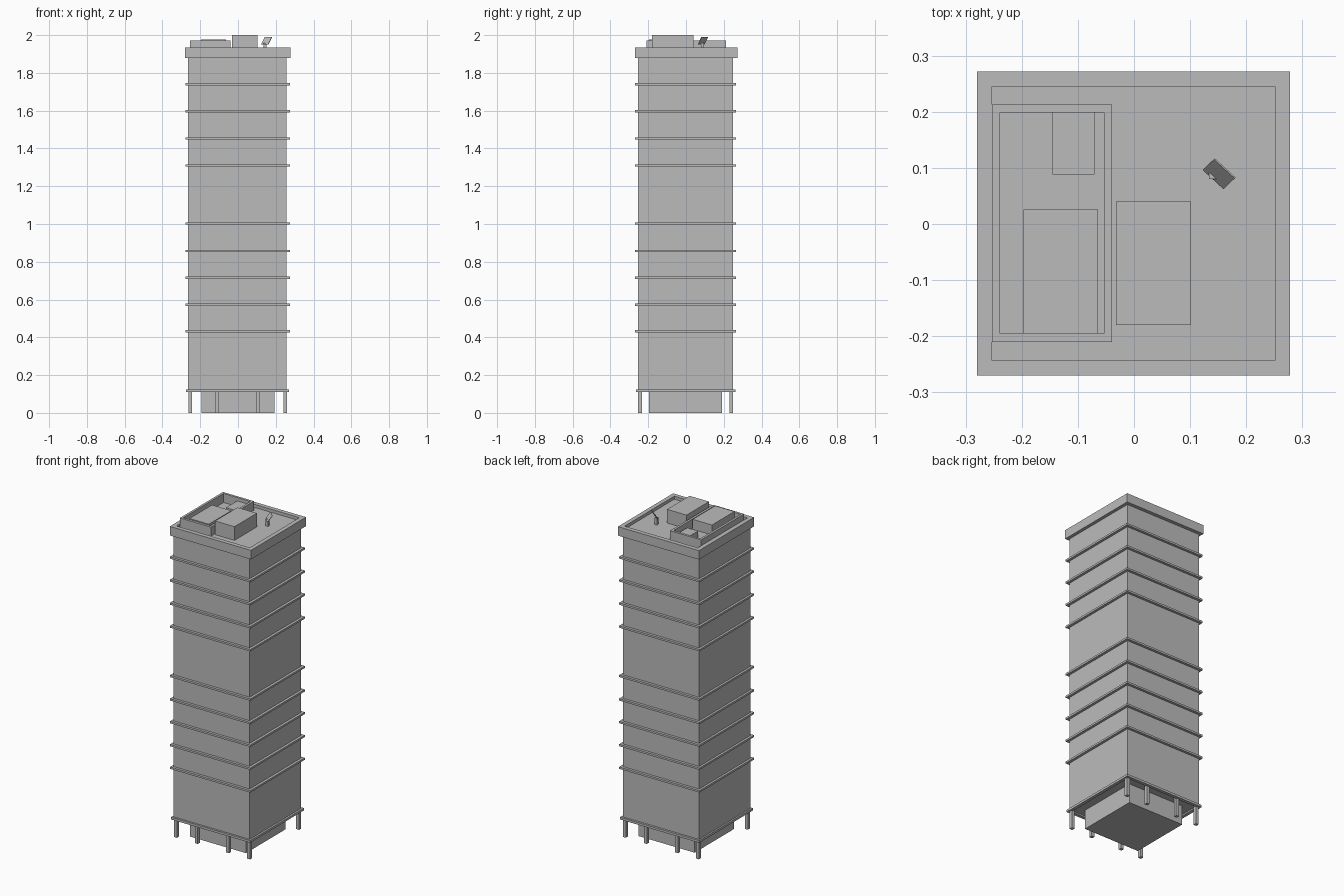
import bpy
import bmesh
from mathutils import Vector

cube = bpy.data.objects.get("Cube")
if cube:
    bpy.data.objects.remove(cube, do_unlink=True)

# One concrete grey for the whole building
grey = bpy.data.materials.new("concrete_grey")
grey.use_nodes = True
colour = (0.5, 0.5, 0.5, 1)
grey.diffuse_color = colour
grey.node_tree.nodes["Principled BSDF"].inputs["Base Color"].default_value = colour


def finish(name, bm):
    bmesh.ops.recalc_face_normals(bm, faces=bm.faces)
    mesh = bpy.data.meshes.new(name)
    bm.to_mesh(mesh)
    bm.free()
    mesh.materials.append(grey)
    obj = bpy.data.objects.new(name, mesh)
    bpy.context.collection.objects.link(obj)
    return obj


def box(name, x, y, z):
    """Box from three (low, high) ranges."""
    bm = bmesh.new()
    bmesh.ops.create_cube(bm, size=1)
    for v in bm.verts:
        v.co = [r[0] if c < 0 else r[1] for c, r in zip(v.co, (x, y, z))]
    return finish(name, bm)


def ring(name, x, y, z, wall):
    """Rectangular frame, open through the middle."""
    bm = bmesh.new()
    loops = []
    for inset, h in ((0, z[0]), (0, z[1]), (wall, z[1]), (wall, z[0])):
        x0, x1, y0, y1 = x[0] + inset, x[1] - inset, y[0] + inset, y[1] - inset
        loops.append([bm.verts.new((a, b, h)) for a, b in
                      ((x0, y0), (x1, y0), (x1, y1), (x0, y1))])
    for i in range(4):
        a, b = loops[i], loops[(i + 1) % 4]
        for j in range(4):
            k = (j + 1) % 4
            bm.faces.new((a[j], a[k], b[k], b[j]))
    return finish(name, bm)


# Main shaft and entrance core
box("tower_shaft", (-0.265, 0.258), (-0.254, 0.25), (0.12, 1.9))
box("entrance_core", (-0.193, 0.193), (-0.197, 0.19), (0, 0.122))

# Columns along the front and the back
for side, y in (("front", -0.243), ("back", 0.239)):
    for i, x in enumerate((-0.253, -0.11, 0.105, 0.25)):
        box(f"{side}_column_{i + 1}", (x - 0.01, x + 0.01),
            (y - 0.01, y + 0.01), (0, 0.122))

# Projecting floor ledges
ring("base_ledge", (-0.275, 0.27), (-0.266, 0.263), (0.111, 0.125), 0.02)
for i, z in enumerate((0.432, 0.573, 0.716, 0.857, 1.003, 1.31, 1.453, 1.597, 1.74)):
    ring(f"floor_ledge_{i + 1}", (-0.279, 0.274), (-0.27, 0.266),
         (z - 0.006, z + 0.006), 0.03)

# Crown with parapet and sunken roof
ring("roof_parapet", (-0.28, 0.278), (-0.27, 0.272), (1.878, 1.934), 0.027)
box("roof_deck", (-0.254, 0.252), (-0.244, 0.246), (1.88, 1.915))

# Rooftop plant enclosure and equipment
ring("plant_enclosure", (-0.253, -0.039), (-0.21, 0.213), (1.914, 1.971), 0.0145)
box("large_plant_unit", (-0.197, -0.064), (-0.195, 0.026), (1.914, 1.977))
box("small_plant_unit", (-0.145, -0.07), (0.088, 0.199), (1.914, 1.95))
box("lift_housing", (-0.032, 0.102), (-0.18, 0.04), (1.914, 2.0))

# Leaning rooftop panel on a short post
along = Vector((0.037, -0.034, 0))
lean = Vector((0.02, 0.019, 0.04))
thick = along.cross(lean).normalized() * 0.003
corner = Vector((0.124, 0.098, 1.949))
bm = bmesh.new()
bmesh.ops.create_cube(bm, size=1)
for v in bm.verts:
    u = v.co + Vector((0.5, 0.5, 0.5))
    v.co = corner + along * u.x + lean * u.y + thick * u.z
finish("leaning_panel", bm)
box("panel_post", (0.134, 0.15), (0.08, 0.096), (1.914, 1.958))
